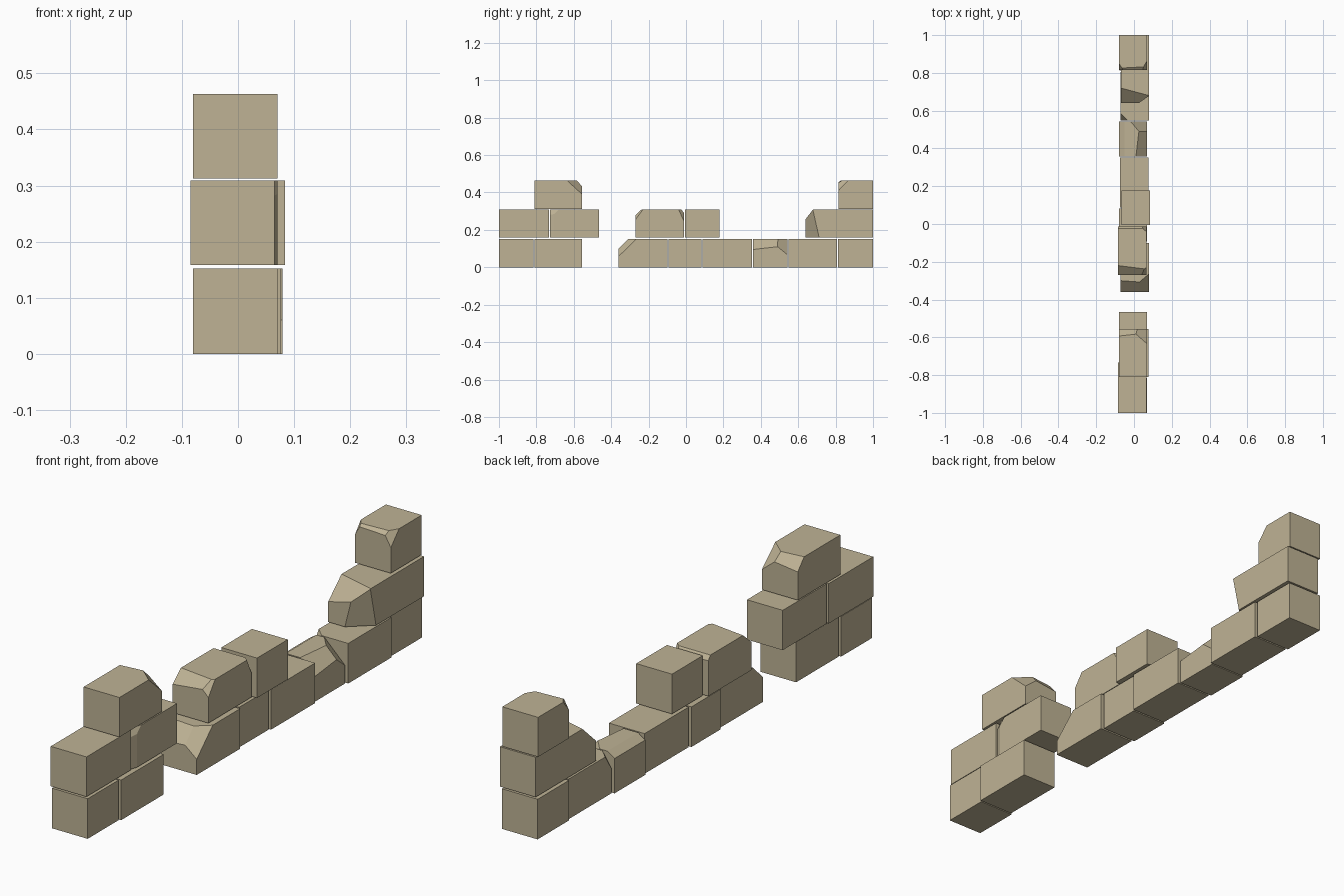
import bpy, bmesh
from mathutils import Vector

stone = bpy.data.materials.new("sandstone")
stone.diffuse_color = (0.52, 0.45, 0.30, 1)

# z range of each course of blocks
ROWS = [(0.0, 0.152), (0.158, 0.309), (0.313, 0.463)]


def block(name, row, y0, y1, x0, cuts=(), width=0.15):
    """Box block; each cut is a plane through three points, chipping off the far side."""
    z0, z1 = ROWS[row]
    size = Vector((width, y1 - y0, z1 - z0))
    centre = Vector((x0 + width / 2, (y0 + y1) / 2, (z0 + z1) / 2))
    bm = bmesh.new()
    bmesh.ops.create_cube(bm, size=1)
    for v in bm.verts:
        v.co = centre + Vector(a * b for a, b in zip(v.co, size))
    for pts in cuts:
        a, b, c = (Vector(p) for p in pts)
        n = (b - a).cross(c - a).normalized()
        if n.dot(centre - a) > 0:
            n = -n
        bmesh.ops.bisect_plane(bm, geom=bm.verts[:] + bm.edges[:] + bm.faces[:],
                               plane_co=a, plane_no=n, clear_outer=True, dist=1e-6)
        rim = [e for e in bm.edges if e.is_boundary]
        if rim:
            bmesh.ops.contextual_create(bm, geom=rim)
    bmesh.ops.recalc_face_normals(bm, faces=bm.faces[:])
    mesh = bpy.data.meshes.new(name)
    bm.to_mesh(mesh)
    bm.free()
    mesh.materials.append(stone)
    bpy.context.collection.objects.link(bpy.data.objects.new(name, mesh))


# bottom course
block("base_block_1", 0, -1.0, -0.815, -0.08)
block("base_block_2", 0, -0.81, -0.555, -0.073)
block("base_block_3", 0, -0.36, -0.10, -0.071, [
    [(-0.07, -0.30, 0.152), (0.07, -0.31, 0.152), (0.03, -0.36, 0.10)],
    [(0.078, -0.36, 0.06), (0.078, -0.265, 0.152), (0.03, -0.36, 0.10)]])
block("base_block_4", 0, -0.093, 0.082, -0.08)
block("base_block_5", 0, 0.088, 0.352, -0.073)
block("base_block_6", 0, 0.358, 0.542, -0.08, [
    [(0.07, 0.357, 0.095), (0.07, 0.49, 0.11), (0.01, 0.357, 0.152)],
    [(0.07, 0.49, 0.11), (0.07, 0.545, 0.065), (-0.02, 0.545, 0.152)],
    [(-0.05, 0.36, 0.152), (-0.05, 0.54, 0.152), (-0.08, 0.45, 0.132)]])
block("base_block_7", 0, 0.547, 0.806, -0.071, [
    [(-0.071, 0.585, 0.152), (-0.03, 0.545, 0.152), (-0.071, 0.545, 0.09)]])
block("base_block_8", 0, 0.812, 1.0, -0.078)

# middle course
block("middle_block_1", 1, -1.0, -0.733, -0.085)
block("middle_block_2", 1, -0.728, -0.465, -0.08, [
    [(0.07, -0.705, 0.16), (0.07, -0.705, 0.285), (0.062, -0.728, 0.16)],
    [(0.07, -0.68, 0.309), (0.07, -0.705, 0.285), (0.055, -0.728, 0.295)]])
block("middle_block_3", 1, -0.27, -0.012, -0.085, [
    [(-0.085, -0.22, 0.309), (0.05, -0.237, 0.309), (0.0, -0.27, 0.275)],
    [(0.065, -0.23, 0.309), (0.065, -0.27, 0.255), (0.045, -0.27, 0.275)],
    [(0.065, -0.04, 0.309), (0.065, -0.012, 0.25), (0.04, -0.012, 0.295)],
    [(-0.085, -0.025, 0.309), (0.05, -0.025, 0.309), (0.0, -0.012, 0.292)]])
block("middle_block_4", 1, -0.006, 0.178, -0.066)
block("middle_block_5", 1, 0.64, 1.0, -0.07, [
    [(-0.07, 0.72, 0.309), (0.08, 0.68, 0.309), (-0.07, 0.64, 0.235)],
    [(0.0, 0.64, 0.158), (0.08, 0.712, 0.158), (0.08, 0.678, 0.309)]])

# top course
block("top_block_1", 2, -0.81, -0.555, -0.08, [
    [(-0.08, -0.593, 0.463), (0.02, -0.582, 0.463), (0.0, -0.555, 0.43)],
    [(0.07, -0.635, 0.463), (0.07, -0.555, 0.39), (0.02, -0.555, 0.43)]])
block("top_block_2", 2, 0.815, 1.0, -0.08, [
    [(-0.08, 0.825, 0.463), (0.05, 0.832, 0.463), (0.0, 0.815, 0.452)],
    [(0.07, 0.865, 0.463), (0.07, 0.815, 0.41), (0.05, 0.815, 0.445)],
    [(-0.08, 0.85, 0.463), (-0.08, 0.815, 0.42), (-0.06, 0.815, 0.455)]])
